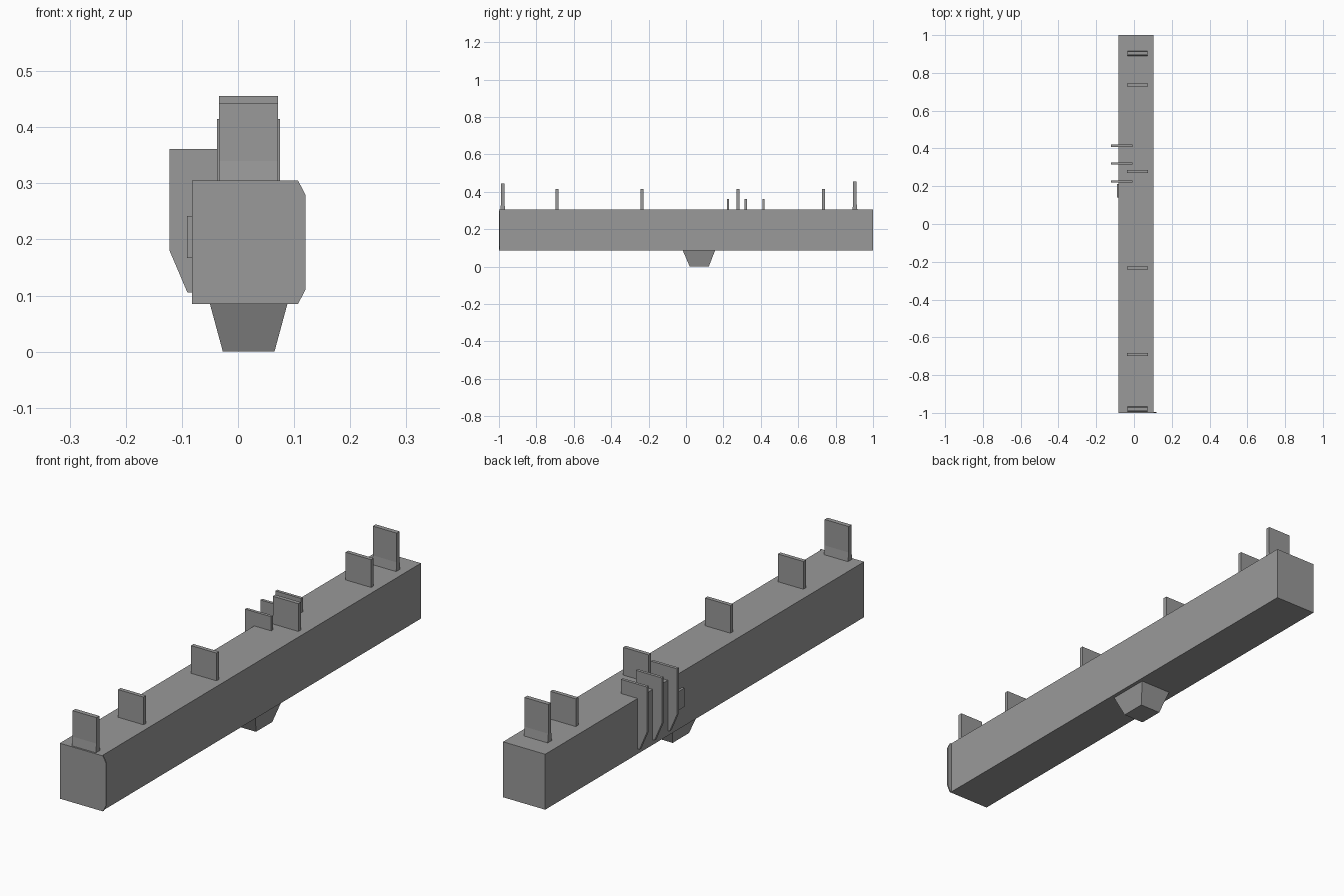
import bpy, bmesh

cube = bpy.data.objects.get("Cube")
if cube:
    bpy.data.objects.remove(cube, do_unlink=True)

grey = bpy.data.materials.new("plain grey")
grey.use_nodes = True
grey.diffuse_color = (0.32, 0.32, 0.32, 1)
grey.node_tree.nodes["Principled BSDF"].inputs["Base Color"].default_value = grey.diffuse_color


def loft(name, lower, upper):
    """Solid joining two outlines with matching points."""
    bm = bmesh.new()
    a = [bm.verts.new(p) for p in lower]
    b = [bm.verts.new(p) for p in upper]
    bm.faces.new(a)
    bm.faces.new(b)
    for i in range(len(a)):
        j = (i + 1) % len(a)
        bm.faces.new((a[i], a[j], b[j], b[i]))
    bmesh.ops.recalc_face_normals(bm, faces=bm.faces)
    mesh = bpy.data.meshes.new(name)
    bm.to_mesh(mesh)
    bm.free()
    mesh.materials.append(grey)
    obj = bpy.data.objects.new(name, mesh)
    bpy.context.collection.objects.link(obj)
    return obj


def rect(x0, x1, y0, y1, z):
    return [(x0, y0, z), (x1, y0, z), (x1, y1, z), (x0, y1, z)]


def box(name, x0, x1, y0, y1, z0, z1):
    return loft(name, rect(x0, x1, y0, y1, z0), rect(x0, x1, y0, y1, z1))


def slab(name, outline, y0, y1):
    """Outline in x and z, extruded along y."""
    return loft(name, [(x, y0, z) for x, z in outline], [(x, y1, z) for x, z in outline])


BOTTOM, TOP = 0.085, 0.305

# Long beam and the thin chamfered plate on its front end
box("beam", -0.082, 0.103, -0.998, 1.0, BOTTOM, TOP)
slab("front_plate", [(-0.082, BOTTOM), (0.107, BOTTOM), (0.12, 0.11), (0.12, 0.28),
                     (0.107, TOP), (-0.082, TOP)], -1.0, -0.995)

# Tapered foot underneath
loft("foot", rect(-0.027, 0.065, 0.02, 0.122, 0), rect(-0.05, 0.088, -0.017, 0.155, BOTTOM))

# Upright plates along the top
for i, y in enumerate((-0.691, -0.234, 0.279, 0.736)):
    box(f"top_plate_{i + 1}", -0.037, 0.075, y - 0.008, y + 0.008, TOP, 0.415)

# Taller end plates with a wider base
for name, y, height in (("front_end_plate", -0.98, 0.443), ("back_end_plate", 0.903, 0.456)):
    profile = [(-0.013, TOP), (0.013, TOP), (0.009, 0.34), (0.009, height),
               (-0.009, height), (-0.009, 0.34)]
    loft(name, [(-0.034, y + d, z) for d, z in profile], [(0.071, y + d, z) for d, z in profile])

# Hooked fins wrapping over the right edge
for i, y in enumerate((0.225, 0.32, 0.414)):
    slab(f"side_fin_{i + 1}", [(-0.122, 0.361), (-0.122, 0.18), (-0.09, 0.105), (-0.08, 0.105),
                               (-0.08, TOP), (-0.008, TOP), (-0.008, 0.361)], y - 0.006, y + 0.006)

# Small panel on the right side
box("side_panel", -0.091, -0.08, 0.14, 0.212, 0.167, 0.242)
